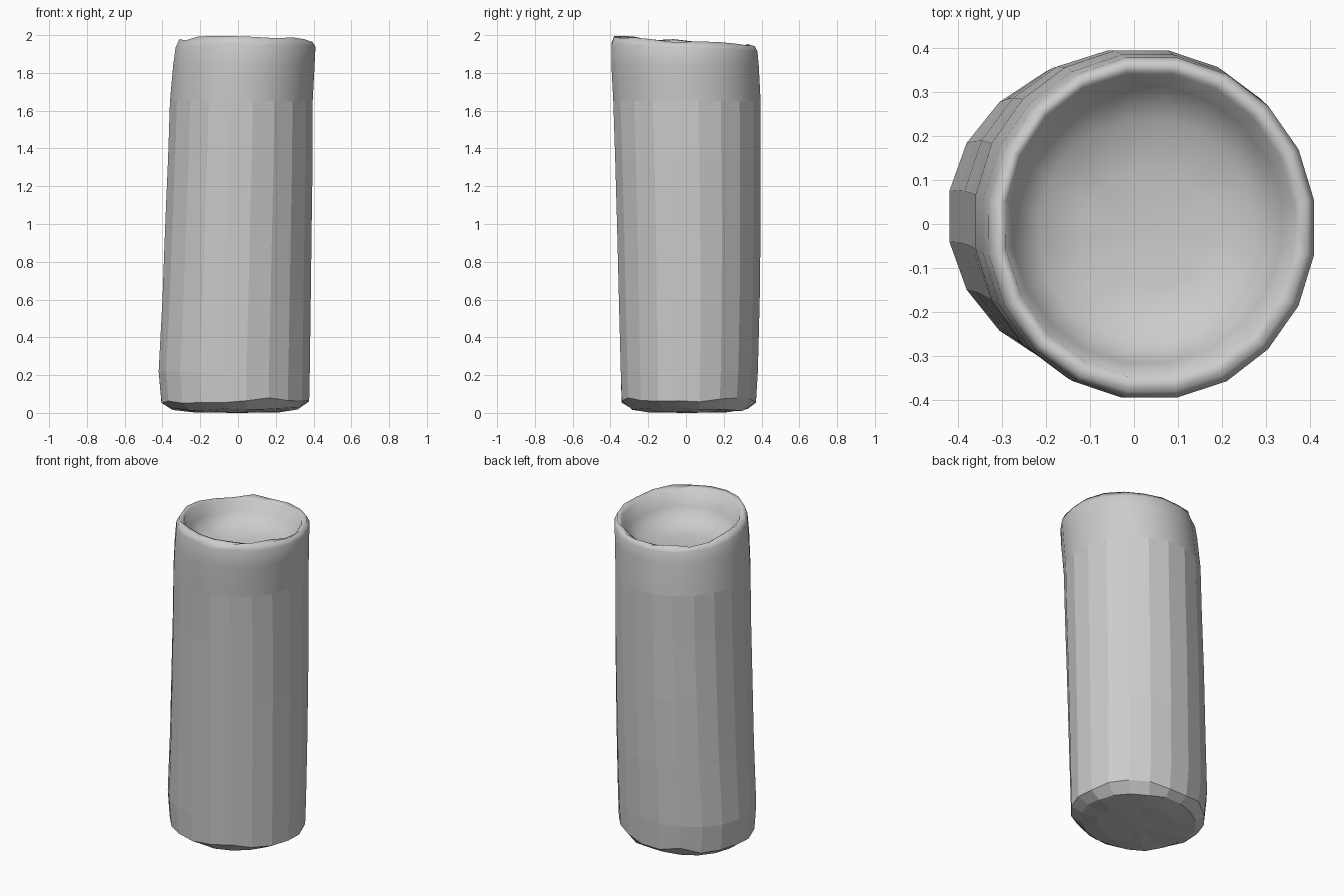
import bpy, bmesh, math, random

random.seed(4)
cube = bpy.data.objects.get("Cube")
if cube:
    bpy.data.objects.remove(cube, do_unlink=True)

SIDES = 20

clay = bpy.data.materials.new("plain_grey")
clay.use_nodes = True
grey = (0.6, 0.6, 0.6, 1)
clay.diffuse_color = grey
clay.node_tree.nodes["Principled BSDF"].inputs["Base Color"].default_value = grey

# Each ring: height, x min, x max, y min, y max, height jitter, rim tilt
outer = [
    (0.005, -0.24, 0.22, -0.20, 0.22, 0.003, 0),
    (0.02, -0.35, 0.32, -0.29, 0.33, 0.01, 0),
    (0.065, -0.41, 0.38, -0.345, 0.375, 0.015, 0),
    (0.22, -0.425, 0.385, -0.35, 0.385, 0, 0),
    (0.6, -0.405, 0.39, -0.36, 0.395, 0, 0),
    (1.0, -0.39, 0.395, -0.37, 0.40, 0, 0),
    (1.35, -0.375, 0.40, -0.38, 0.40, 0, 0),
    (1.65, -0.365, 0.40, -0.39, 0.40, 0, 0),
    (1.84, -0.348, 0.41, -0.40, 0.39, 0, 0),
    (1.93, -0.335, 0.415, -0.40, 0.383, 0.008, 0.02),
]
rim = [
    (1.965, -0.315, 0.395, -0.385, 0.37, 0.012, 0.025),
    (1.955, -0.295, 0.365, -0.35, 0.345, 0.012, 0.025),
]
inner = [
    (1.87, -0.28, 0.34, -0.32, 0.315, 0.01, 0.01),
    (1.81, -0.22, 0.28, -0.27, 0.24, 0.006, 0),
    (1.785, -0.12, 0.17, -0.15, 0.12, 0.003, 0),
]


def add_ring(bm, z, x0, x1, y0, y1, jitter, tilt):
    ring = []
    for i in range(SIDES):
        a = math.tau * (i + 0.5) / SIDES
        wobble = 1 + random.uniform(-0.3, 0.3) * jitter
        x = (x0 + x1) / 2 + (x1 - x0) / 2 * math.cos(a) * wobble
        y = (y0 + y1) / 2 + (y1 - y0) / 2 * math.sin(a) * wobble
        h = z - tilt * math.sin(a) + random.uniform(-jitter, jitter)
        ring.append(bm.verts.new((x, y, min(2.0, max(0.0, h)))))
    return ring


def cap(bm, ring, z, flip):
    centre = bm.verts.new((sum(v.co.x for v in ring) / SIDES,
                           sum(v.co.y for v in ring) / SIDES, z))
    for i in range(SIDES):
        a, b = ring[i], ring[(i + 1) % SIDES]
        bm.faces.new((b, a, centre) if flip else (a, b, centre))


# Hollow-topped leaning cup: underside, wall, rim and shallow bowl
bm = bmesh.new()
rings = [add_ring(bm, *r) for r in outer + rim + inner]
for low, high in zip(rings, rings[1:]):
    for i in range(SIDES):
        j = (i + 1) % SIDES
        bm.faces.new((low[i], low[j], high[j], high[i]))
cap(bm, rings[0], 0.0, True)
cap(bm, rings[-1], 1.78, False)

# Faceted body, smooth upper band and bowl
for f in bm.faces:
    f.smooth = f.calc_center_median().z > 1.6
mesh = bpy.data.meshes.new("cup_body")
bm.to_mesh(mesh)
bm.free()
mesh.materials.append(clay)
cup = bpy.data.objects.new("cup_body", mesh)
bpy.context.collection.objects.link(cup)
